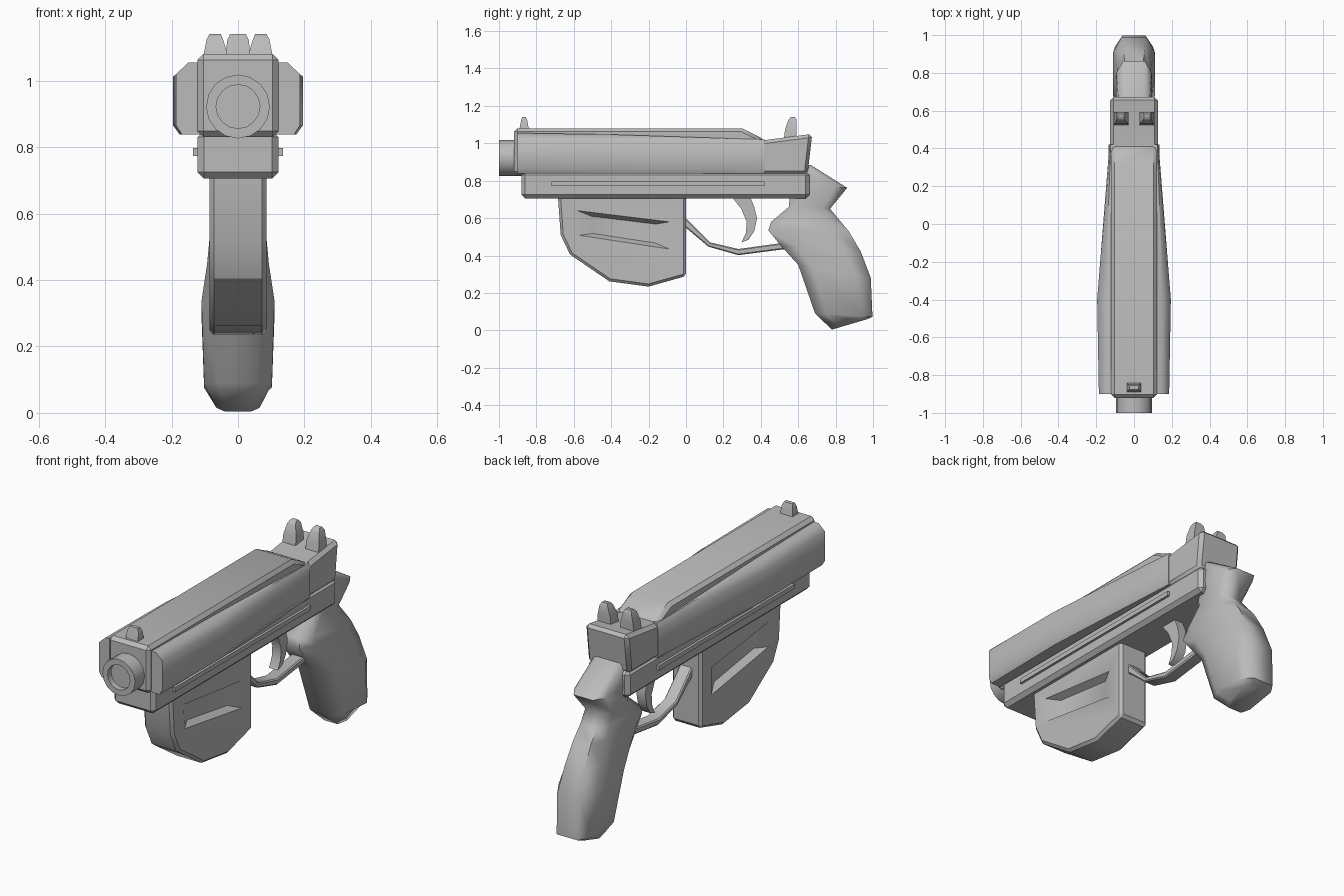
import bpy, bmesh, math

cube = bpy.data.objects.get("Cube")
if cube:
    bpy.data.objects.remove(cube, do_unlink=True)

GREY = (0.5, 0.5, 0.5, 1.0)
metal = bpy.data.materials.new("plain grey")
metal.diffuse_color = GREY
metal.use_nodes = True
metal.node_tree.nodes["Principled BSDF"].inputs["Base Color"].default_value = GREY


def activate(ob):
    bpy.ops.object.select_all(action='DESELECT')
    ob.select_set(True)
    bpy.context.view_layer.objects.active = ob


def finish(ob, bevel=0.0, angle=35):
    """Chamfer the edges and shade smooth by angle."""
    activate(ob)
    if bevel:
        mod = ob.modifiers.new("chamfer", 'BEVEL')
        mod.width = bevel
        mod.segments = 1
        mod.limit_method = 'ANGLE'
        mod.angle_limit = math.radians(40)
        bpy.ops.object.modifier_apply(modifier=mod.name)
    bpy.ops.object.shade_smooth_by_angle(angle=math.radians(angle))
    return ob


def loft(name, rings):
    """Join closed rings of equal length and cap both ends."""
    bm = bmesh.new()
    loops = [[bm.verts.new(p) for p in ring] for ring in rings]
    n = len(loops[0])
    for a, b in zip(loops, loops[1:]):
        for i in range(n):
            j = (i + 1) % n
            bm.faces.new((a[i], a[j], b[j], b[i]))
    bm.faces.new(loops[0])
    bm.faces.new(loops[-1])
    bmesh.ops.recalc_face_normals(bm, faces=bm.faces)
    me = bpy.data.meshes.new(name)
    bm.to_mesh(me)
    bm.free()
    me.materials.append(metal)
    ob = bpy.data.objects.new(name, me)
    bpy.context.collection.objects.link(ob)
    return ob


def prism(name, profile, half):
    """Side profile of (y, z) points, widened evenly about x = 0."""
    return loft(name, [[(x, y, z) for y, z in profile] for x in (-half, half)])


def rect(x0, x1, y0, y1, z):
    return [(x0, y0, z), (x1, y0, z), (x1, y1, z), (x0, y1, z)]


def circle(r, y, z, n=16):
    return [(r * math.cos(math.tau * i / n), y, z + r * math.sin(math.tau * i / n))
            for i in range(n)]


# Barrel with a shallow bore
finish(loft("barrel", [circle(r, y, 0.922) for r, y in
                       ((0.096, -0.8), (0.096, -1.0), (0.066, -1.0), (0.066, -0.97))]))

# Slide and its rear block
finish(prism("slide", [(-0.92, 0.83), (-0.92, 1.08), (0.3, 1.08), (0.42, 1.02),
                       (0.42, 0.83)], 0.122), 0.018)
finish(prism("rear_block", [(0.38, 0.835), (0.38, 1.017), (0.42, 1.017), (0.675, 1.05),
                            (0.65, 0.835)], 0.126), 0.018)

# Frame below the slide
finish(prism("frame", [(-0.88, 0.705), (-0.88, 0.85), (0.66, 0.85), (0.66, 0.705)],
             0.122), 0.02)

# Flared side panels and thin rails
for s, side in ((1, "left"), (-1, "right")):
    rings = []
    for y, out, top in ((-0.9, 0.186, 1.055), (-0.4, 0.195, 1.047), (0.42, 0.13, 1.02)):
        c = 0.55 * (out - 0.118)
        section = [(0.1, 0.838), (out - c * 0.45, 0.838), (out, 0.865),
                   (out, top - 0.035), (out - c, top), (0.1, top)]
        rings.append([(s * x, y, z) for x, z in section])
    finish(loft(side + "_side_panel", rings), angle=50)
    finish(loft(side + "_rail", [rect(s * 0.11, s * 0.135, -0.72, 0.42, z)
                                 for z in (0.773, 0.797)]))
    # Rear sight post
    finish(loft(side + "_rear_sight", [
        rect(s * 0.028, s * 0.108, 0.52, 0.59, 1.0),
        rect(s * 0.030, s * 0.104, 0.53, 0.592, 1.075),
        rect(s * 0.045, s * 0.094, 0.547, 0.592, 1.125),
        rect(s * 0.052, s * 0.086, 0.56, 0.583, 1.14)]), angle=50)

# Front sight
finish(loft("front_sight", [rect(-0.037, 0.037, -0.892, -0.84, 1.07),
                            rect(-0.033, 0.033, -0.882, -0.848, 1.12),
                            rect(-0.024, 0.024, -0.876, -0.856, 1.14)]))

# Magazine housing with a sunken window on each side
magazine = finish(prism("magazine_housing", [
    (-0.685, 0.72), (-0.67, 0.51), (-0.62, 0.405), (-0.41, 0.262), (-0.2, 0.234),
    (0.0, 0.29), (0.0, 0.72)], 0.086), 0.014)
window = [(-0.58, 0.64), (-0.09, 0.58), (-0.09, 0.435), (-0.57, 0.508)]
for s in (1, -1):
    rings = []
    for x, k in ((0.126, 1.3), (0.086, 1.0), (0.05, 0.7)):
        rings.append([(s * x, -0.33 + (y + 0.33) * k, 0.54 + (z - 0.54) * k)
                      for y, z in window])
    cutter = loft("window_cutter", rings)
    cutter.hide_render = True
    mod = magazine.modifiers.new("window", 'BOOLEAN')
    mod.operation = 'DIFFERENCE'
    mod.solver = 'EXACT'
    mod.object = cutter
    activate(magazine)
    bpy.ops.object.modifier_apply(modifier=mod.name)
    bpy.data.objects.remove(cutter, do_unlink=True)
finish(magazine, angle=28)

# Trigger and guard
finish(prism("trigger", [(0.24, 0.72), (0.34, 0.72), (0.365, 0.66), (0.38, 0.6),
                         (0.365, 0.53), (0.335, 0.485), (0.297, 0.47), (0.32, 0.52),
                         (0.325, 0.58), (0.295, 0.65)], 0.026))
finish(prism("trigger_guard", [(-0.02, 0.62), (0.13, 0.47), (0.28, 0.435), (0.55, 0.472),
                               (0.55, 0.437), (0.28, 0.402), (0.12, 0.447),
                               (-0.02, 0.565)], 0.036), 0.006)

# Grip: front point, back point and half width of each section
outline = [(0, -.6), (0, .6), (.2, 1), (.8, 1), (1, .6), (1, -.6), (.8, -1), (.2, -1)]
sections = [
    ((0.57, 0.88), (0.665, 0.885), 0.082),
    ((0.56, 0.77), (0.862, 0.762), 0.094),
    ((0.55, 0.66), (0.77, 0.65), 0.076),
    ((0.455, 0.58), (0.82, 0.59), 0.08),
    ((0.44, 0.535), (0.87, 0.53), 0.085),
    ((0.505, 0.455), (0.935, 0.42), 0.093),
    ((0.60, 0.35), (0.988, 0.28), 0.11),
    ((0.69, 0.09), (0.997, 0.072), 0.102),
    ((0.78, 0.004), (0.97, 0.06), 0.065)]
finish(loft("grip", [[(w * half, f[0] + (b[0] - f[0]) * t, f[1] + (b[1] - f[1]) * t)
                      for t, w in outline] for f, b, half in sections]), angle=60)
